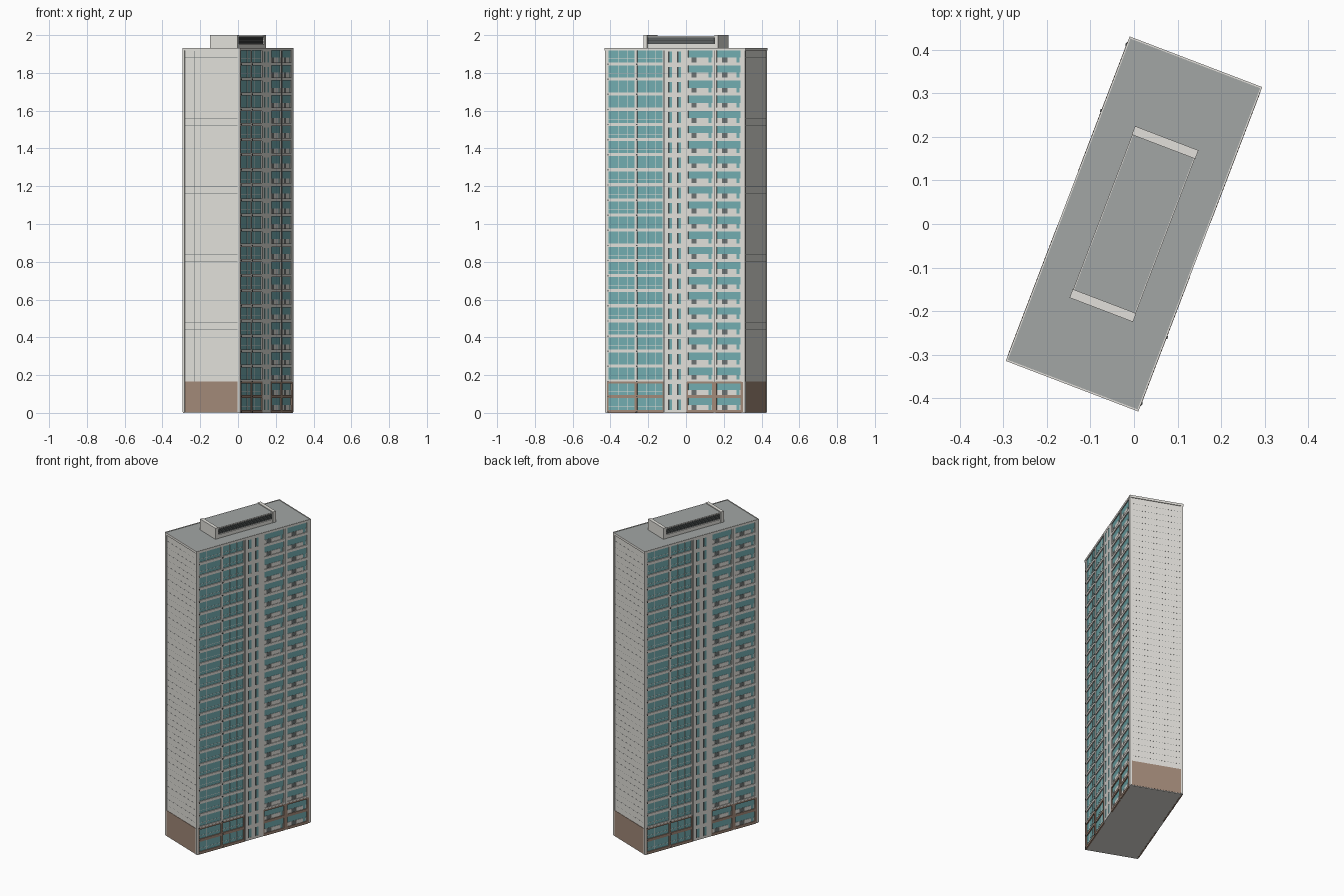
import bpy, bmesh, math
from mathutils import Matrix

if "Cube" in bpy.data.objects:
    bpy.data.objects.remove(bpy.data.objects["Cube"])

TURN = Matrix.Rotation(math.radians(-20.9), 4, 'Z')
HALF = Matrix.Rotation(math.pi, 4, 'Z')
FLOORS, FH = 24, 0.08
OUT, CORE, HL = 0.1625, 0.154, 0.3975   # facade plane, glazing plane, half length


def material(name, r, g, b):
    m = bpy.data.materials.new(name)
    m.diffuse_color = (r, g, b, 1)
    m.use_nodes = True
    m.node_tree.nodes["Principled BSDF"].inputs["Base Color"].default_value = m.diffuse_color
    return m


wall = material("pale_concrete", 0.76, 0.745, 0.705)
brown = material("brown_cladding", 0.36, 0.25, 0.19)
teal = material("teal_glass", 0.17, 0.42, 0.44)
roof_grey = material("roof_grey", 0.36, 0.38, 0.375)
dark = material("dark_grey", 0.07, 0.075, 0.075)
mid = material("door_grey", 0.15, 0.17, 0.17)


def build(name, mat, boxes, both=False):
    """One object from boxes (x0,x1,y0,y1,z0,z1); both repeats it half a turn round."""
    bm = bmesh.new()
    for x0, x1, y0, y1, z0, z1 in boxes:
        for spin in ([Matrix(), HALF] if both else [Matrix()]):
            place = (TURN @ spin
                     @ Matrix.Translation(((x0 + x1) / 2, (y0 + y1) / 2, (z0 + z1) / 2))
                     @ Matrix.Diagonal((x1 - x0, y1 - y0, z1 - z0, 1)))
            bmesh.ops.create_cube(bm, size=1, matrix=place)
    me = bpy.data.meshes.new(name)
    bm.to_mesh(me)
    bm.free()
    me.materials.append(mat)
    ob = bpy.data.objects.new(name, me)
    bpy.context.collection.objects.link(ob)
    return ob


# Main body, foundation and roof
build("tower_core", wall, [(-CORE, CORE, -HL + .003, HL - .003, .004, 1.92)])
build("foundation", wall, [(-.161, .161, -.395, .395, 0, .004)])
build("roof_deck", roof_grey, [(-.160, .160, -.395, .395, 1.918, 1.930)])
build("roof_rim", wall, [(.1595, .163, -.399, .399, 1.918, 1.933),
                         (-.163, .163, .395, .399, 1.918, 1.933)], True)

# End walls with brown base, hairline panel joints and one vertical joint
build("end_base", brown, [(-.150, .150, HL - .004, HL - .001, .004, .165)], True)
joints = [(-.150, .150, HL - .004, HL - .0027, z * .04 - .0004, z * .04 + .0004)
          for z in range(5, 48)]
joints.append((.097, .0977, HL - .004, HL - .0025, .165, 1.915))
build("end_joints", mid, joints, True)
build("corner_piers", wall, [(.150, OUT, HL - .012, HL, .004, 1.918),
                             (.150, OUT, -HL, -HL + .012, .004, 1.918)], True)

# Long facades: four bays of windows and a stair strip in the middle
BAYS = [(-.378, -.229), (-.215, -.071), (.073, .211), (.235, .370)]
glass, bars, doors = [], [], []
slabs = {wall: [], brown: []}
posts = {wall: [], brown: []}
stair_glass, stair_frames, stubs, stair_bands = [], [], [], []
for f in range(FLOORS):
    z = f * FH + .004
    low = brown if f < 2 else wall
    for b, (a, c) in enumerate(BAYS):
        glass.append((CORE, CORE + .003, a, c, z + .008, z + .076))
        # floor slab edge
        slabs[low].append((CORE, OUT, a - .006, c + .006, z - .005, z + .012))
        if b < 2:
            # transom and mullions across the tall glazing
            bars.append((CORE, CORE + .0036, a, c, z + .030, z + .032))
            for t in (.36, .7):
                y = a + (c - a) * t
                bars.append((CORE, CORE + .0036, y - .001, y + .001, z + .012, z + .075))
            stubs.append((CORE, OUT + .003, a - .005, a + .002, z - .001, z + .006))
        else:
            # balcony parapet with a grey door and a gap beside it
            d0 = a + (.018 if b == 2 else .030)
            bars.append((CORE, CORE + .005, a, d0, z + .012, z + .037))
            bars.append((CORE, CORE + .005, d0 + .030, c - .024, z + .012, z + .037))
            bars.append((CORE, CORE + .005, c - .006, c, z + .012, z + .037))
            doors.append((CORE, CORE + .004, d0, d0 + .030, z + .012, z + .037))
    for s in (-.029, .022):
        # stair windows: teal pane beside a dark vent
        stair_frames.append((CORE, OUT - .001, s - .012, s - .004, z + .012, z + .068))
        stair_glass.append((CORE, OUT - .001, s - .004, s + .012, z + .012, z + .068))
    stair_bands.append((CORE, OUT, -.059, .066, z - .004, z + .012))
    stair_bands.append((CORE, OUT, -.059, .066, z + .068, z + FH - .004))
    for a, c in ((-.059, -.041), (-.017, .010), (.034, .066)):
        stair_bands.append((CORE, OUT, a, c, z + .012, z + .068))

# Vertical piers between bays, brown for the two lowest floors
for a, c in ((-HL + .012, -.378), (-.229, -.215), (-.071, -.066),
             (.066, .073), (.211, .235), (.370, HL - .012)):
    posts[brown].append((CORE, OUT + .001, a, c, .004, .164))
    posts[wall].append((CORE, OUT, a, c, .164, 1.918))

build("window_glass", teal, glass, True)
build("window_bars_and_parapets", wall, bars, True)
build("balcony_doors", mid, doors, True)
build("slab_ends", dark, stubs, True)
build("floor_edges", wall, slabs[wall], True)
build("base_floor_edges", brown,
      slabs[brown] + [(CORE, OUT + .001, a - .006, c + .006, .156, .166) for a, c in BAYS],
      True)
build("piers", wall, posts[wall], True)
build("base_piers", brown, posts[brown], True)
build("stair_walls", wall, stair_bands, True)
build("stair_glass", teal, stair_glass, True)
build("stair_vents", dark, stair_frames, True)
build("shadow_gaps", dark, [(CORE, OUT - .001, -.066, -.059, .004, 1.918),
                            (OUT, OUT + .0012, .2215, .2245, .164, 1.918)], True)

# Plant room: pale end walls, grey lid and louvred sides
build("plant_room_ends", wall, [(-.078, .078, .190, .211, 1.925, 2.0)], True)
build("plant_room_core", dark, [(-.070, .070, -.190, .190, 1.925, 1.99)])
build("plant_room_lid", roof_grey, [(-.075, .075, -.190, .190, 1.988, 1.995)])
build("plant_room_frame", wall, [(.068, .077, -.190, .190, 1.925, 1.953),
                                 (.0745, .077, -.190, .190, 1.989, 1.996)], True)
build("louvres", mid, [(.069, .074, -.188, .188, 1.957 + k * .008, 1.960 + k * .008)
                       for k in range(4)], True)
